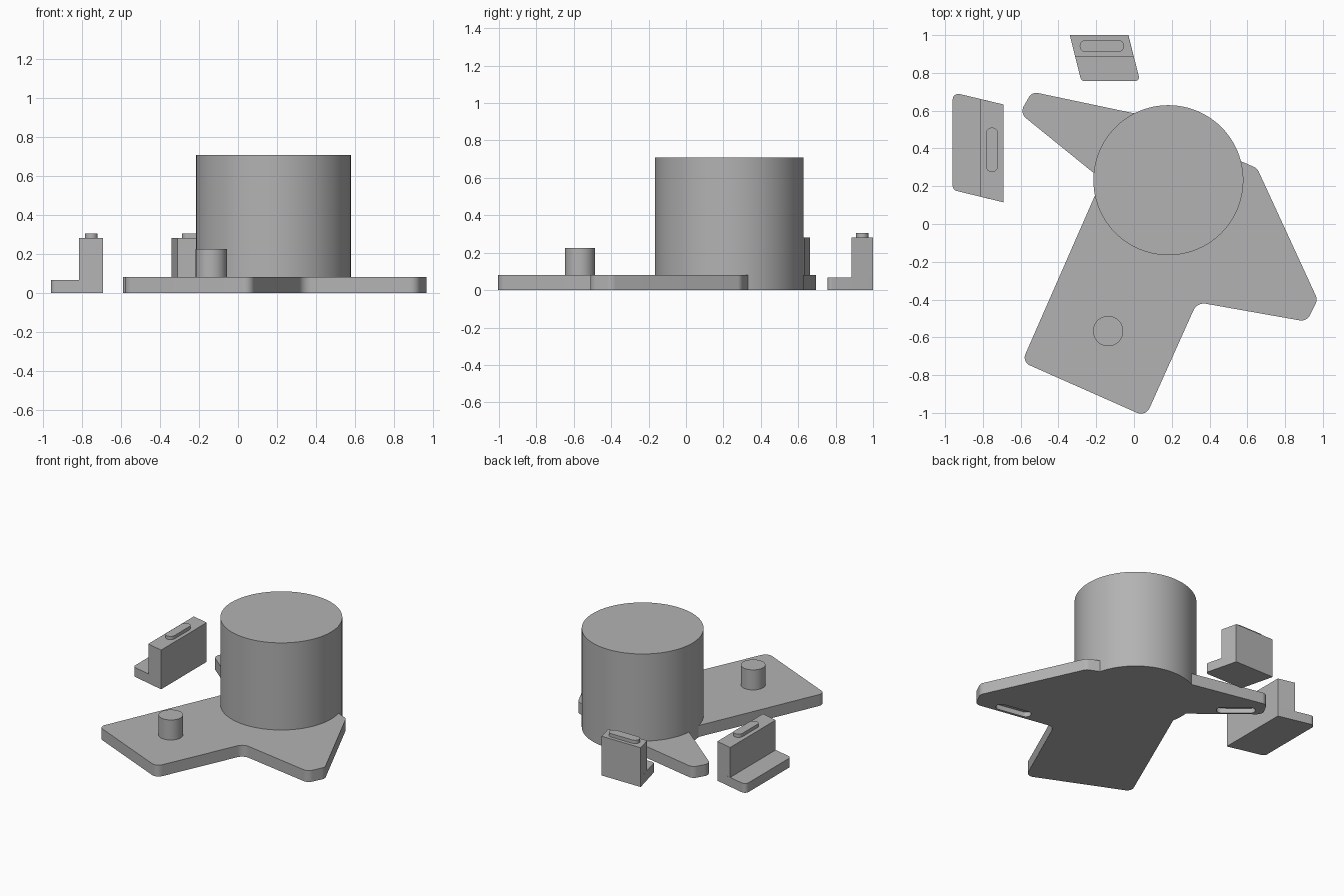
import bpy, bmesh, math
from mathutils import Vector, Matrix

if "Cube" in bpy.data.objects:
    bpy.data.objects.remove(bpy.data.objects["Cube"])

grey = bpy.data.materials.new("plain grey")
grey.diffuse_color = (0.45, 0.45, 0.45, 1)
grey.use_nodes = True
grey.node_tree.nodes["Principled BSDF"].inputs["Base Color"].default_value = grey.diffuse_color


def rounded(points):
    """Outline from (x, y, radius) corners, each radius drawn as an arc."""
    out = []
    n = len(points)
    for i, (x, y, r) in enumerate(points):
        p = Vector((x, y))
        if r == 0:
            out.append(p)
            continue
        a = (Vector(points[i - 1][:2]) - p).normalized()
        b = (Vector(points[(i + 1) % n][:2]) - p).normalized()
        half = a.angle(b) / 2
        centre = p + (a + b).normalized() * (r / math.sin(half))
        start = p + a * (r / math.tan(half)) - centre
        end = p + b * (r / math.tan(half)) - centre
        sweep = math.pi - 2 * half
        for k in range(9):
            t = k / 8
            out.append(centre + (start * math.sin((1 - t) * sweep)
                                 + end * math.sin(t * sweep)) / math.sin(sweep))
    return out


def prism(name, outline, z0, z1):
    """Extrude a flat outline from z0 to z1."""
    bm = bmesh.new()
    face = bm.faces.new([bm.verts.new((p[0], p[1], z0)) for p in outline])
    top = bmesh.ops.extrude_face_region(bm, geom=[face])["geom"]
    verts = [v for v in top if isinstance(v, bmesh.types.BMVert)]
    bmesh.ops.translate(bm, verts=verts, vec=(0, 0, z1 - z0))
    bmesh.ops.recalc_face_normals(bm, faces=bm.faces)
    mesh = bpy.data.meshes.new(name)
    bm.to_mesh(mesh)
    bm.free()
    mesh.materials.append(grey)
    obj = bpy.data.objects.new(name, mesh)
    bpy.context.collection.objects.link(obj)
    return obj


def circle(cx, cy, r, n):
    return [(cx + r * math.cos(2 * math.pi * i / n),
             cy + r * math.sin(2 * math.pi * i / n)) for i in range(n)]


def capsule(cx, cy, length, width, angle):
    """Slot outline with half-round ends."""
    r, h = width / 2, length / 2 - width / 2
    rot = Matrix.Rotation(math.radians(angle), 2)
    pts = []
    for side in (0, 1):
        for k in range(13):
            a = -math.pi / 2 + math.pi * k / 12 + math.pi * side
            p = Vector((r * math.cos(a) + (-h if side else h), r * math.sin(a)))
            pts.append(rot @ p + Vector((cx, cy)))
    return pts


def combine(target, tool, operation):
    mod = target.modifiers.new("join", "BOOLEAN")
    mod.operation, mod.solver, mod.object = operation, "EXACT", tool
    bpy.context.view_layer.objects.active = target
    bpy.ops.object.modifier_apply(modifier=mod.name)
    bpy.data.objects.remove(tool)


def smooth(obj):
    bpy.ops.object.select_all(action="DESELECT")
    obj.select_set(True)
    bpy.context.view_layer.objects.active = obj
    bpy.ops.object.shade_smooth_by_angle(angle=math.radians(30))


# Base plate: wide tongue with two side arms
base = prism("base_plate", rounded([
    (-0.593, -0.73, 0.045), (0.062, -1.02, 0.05), (0.334, -0.414, 0.06),
    (0.915, -0.517, 0.05), (0.972, -0.40, 0.05), (0.652, 0.295, 0.05),
    (0.25, 0.47, 0), (0.1, 0.565, 0), (-0.54, 0.70, 0.045),
    (-0.605, 0.587, 0.05), (-0.17, 0.235, 0)]), 0, 0.082)

# Main drum and small pin
combine(base, prism("drum", circle(0.182, 0.232, 0.397, 96), 0, 0.708), "UNION")
combine(base, prism("pin", circle(-0.137, -0.567, 0.08, 48), 0.04, 0.226), "UNION")

# Blind slots under both arms
for x, y, angle in ((0.672, -0.42, -10), (-0.435, 0.513, -39)):
    combine(base, prism("slot", capsule(x, y, 0.255, 0.07, angle), -0.05, 0.035),
            "DIFFERENCE")
smooth(base)


def bracket(name, foot, wall, tab):
    """Slanted L-shaped foot: low toe, tall wall and a key on top."""
    obj = prism(name, rounded(foot), 0, 0.067)
    combine(obj, prism("wall", wall, 0, 0.282), "UNION")
    combine(obj, prism("key", capsule(*tab), 0.2, 0.306), "UNION")
    smooth(obj)


bracket("side_bracket",
        [(-0.96, 0.697, 0.03), (-0.692, 0.633, 0), (-0.692, 0.115, 0), (-0.96, 0.18, 0.03)],
        [(-0.815, 0.662), (-0.692, 0.633), (-0.692, 0.115), (-0.815, 0.145)],
        (-0.752, 0.393, 0.235, 0.065, 90))
bracket("rear_bracket",
        [(-0.34, 1.0, 0), (-0.03, 1.0, 0), (0.032, 0.757, 0.02), (-0.279, 0.757, 0.02)],
        [(-0.34, 1.0), (-0.03, 1.0), (-0.0015, 0.885), (-0.311, 0.885)],
        (-0.17, 0.942, 0.235, 0.065, 0))
